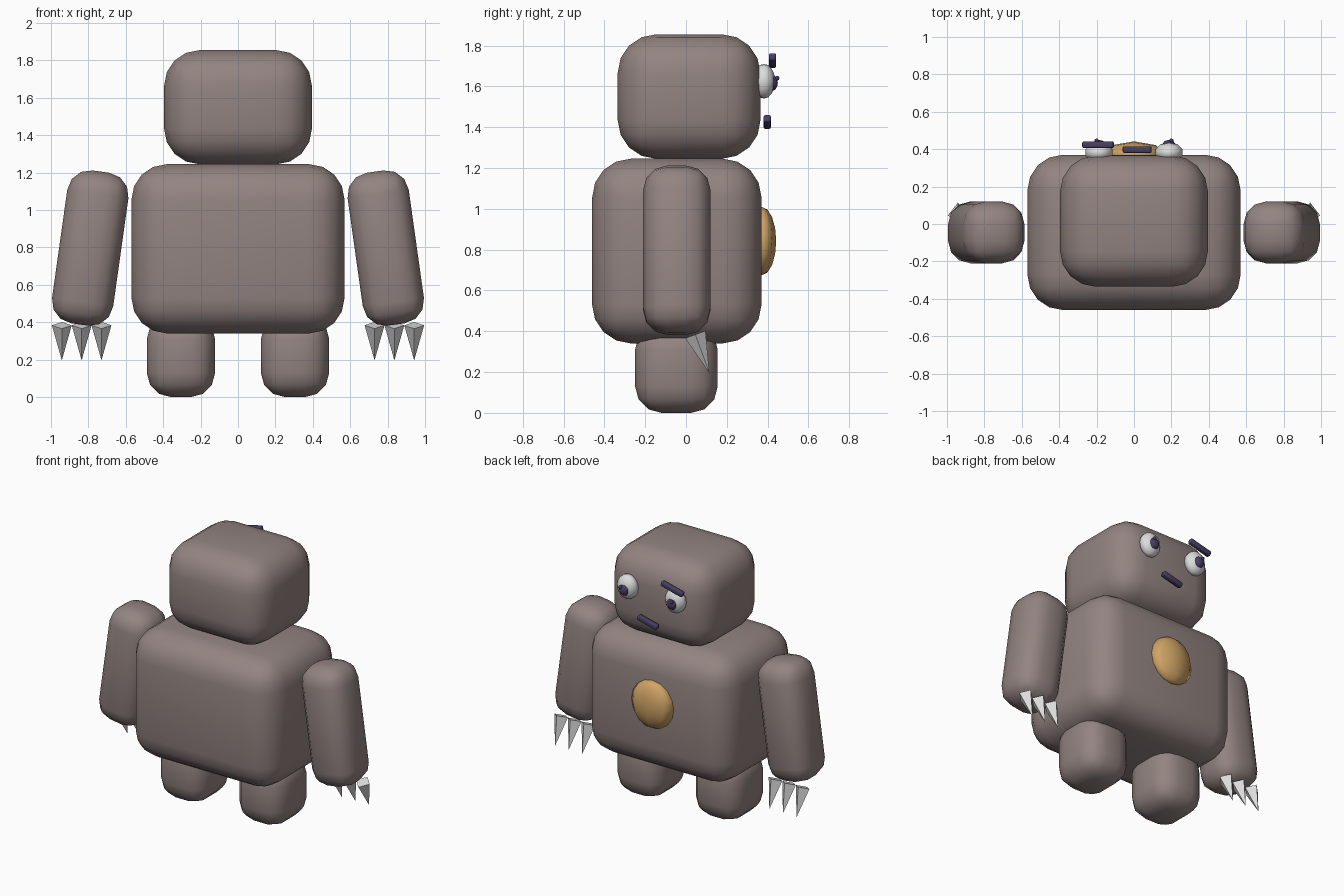
import bpy, bmesh, math
from mathutils import Matrix

if "Cube" in bpy.data.objects:
    bpy.data.objects.remove(bpy.data.objects["Cube"])


def material(name, rgb):
    m = bpy.data.materials.new(name)
    m.diffuse_color = (*rgb, 1)
    m.use_nodes = True
    m.node_tree.nodes["Principled BSDF"].inputs["Base Color"].default_value = m.diffuse_color
    return m


HIDE = material("greyish brown", (0.29, 0.23, 0.22))
WHITE = material("off white", (0.72, 0.72, 0.72))
DARK = material("dark purple", (0.065, 0.05, 0.117))
GOLD = material("tan gold", (0.63, 0.37, 0.13))


def finish(bm, name, mat, loc, rot=(0, 0, 0), smooth=True):
    me = bpy.data.meshes.new(name)
    bm.to_mesh(me)
    bm.free()
    me.materials.append(mat)
    for p in me.polygons:
        p.use_smooth = smooth
    ob = bpy.data.objects.new(name, me)
    ob.location = loc
    ob.rotation_euler = [math.radians(a) for a in rot]
    bpy.context.collection.objects.link(ob)
    return ob


def rounded_box(name, mat, size, loc, bevel, rot=(0, 0, 0), segments=4):
    bm = bmesh.new()
    bmesh.ops.create_cube(bm, size=1, matrix=Matrix.Diagonal((*size, 1)))
    bmesh.ops.bevel(bm, geom=bm.edges[:], offset=bevel, offset_type='OFFSET',
                    segments=segments, profile=0.5, affect='EDGES', clamp_overlap=True)
    return finish(bm, name, mat, loc, rot)


def ball(name, mat, radii, loc, u=10, v=8):
    bm = bmesh.new()
    bmesh.ops.create_uvsphere(bm, u_segments=u, v_segments=v, radius=1,
                              matrix=Matrix.Diagonal((*radii, 1)))
    return finish(bm, name, mat, loc)


# Torso and head
rounded_box("torso", HIDE, (1.14, 0.83, 0.905), (0, -0.045, 0.793), 0.19)
rounded_box("head", HIDE, (0.79, 0.70, 0.61), (0, 0.015, 1.55), 0.19)

for side, label in ((-1, "left"), (1, "right")):
    # Arms splay outward at the bottom
    rounded_box(label + "_arm", HIDE, (0.33, 0.33, 0.825), (side * 0.79, -0.045, 0.797),
                0.12, (0, -side * 8, 0), 3)
    rounded_box(label + "_leg", HIDE, (0.365, 0.405, 0.44), (side * 0.305, -0.047, 0.22), 0.13,
                segments=3)
    # Three four-sided claws per hand
    for i in range(3):
        bm = bmesh.new()
        bmesh.ops.create_cone(bm, cap_ends=True, segments=4, radius1=0, radius2=0.053, depth=0.2)
        bmesh.ops.remove_doubles(bm, verts=bm.verts[:], dist=1e-4)
        finish(bm, f"{label}_claw_{i + 1}", WHITE,
               (side * (0.73 + 0.106 * i), 0.08, 0.29), (20, 0, 0), False)
    # Eyes on the +y face
    ball(label + "_eye", WHITE, (0.076, 0.055, 0.085), (side * 0.187, 0.382, 1.625))
    ball(label + "_pupil", DARK, (0.037, 0.03, 0.04), (side * 0.187, 0.42, 1.617))
    ball(label + "_glint", DARK, (0.012, 0.012, 0.012), (side * 0.2, 0.446, 1.64), 6, 4)

# Single eyebrow and crooked mouth
rounded_box("eyebrow", DARK, (0.17, 0.035, 0.035), (-0.192, 0.424, 1.726), 0.008, (0, -14, 0), 2)
rounded_box("mouth", DARK, (0.155, 0.035, 0.035), (0.017, 0.398, 1.425), 0.008, (0, -14, 0), 2)

# Belly badge
ball("belly_badge", GOLD, (0.165, 0.07, 0.167), (0, 0.372, 0.842), 8, 8)
